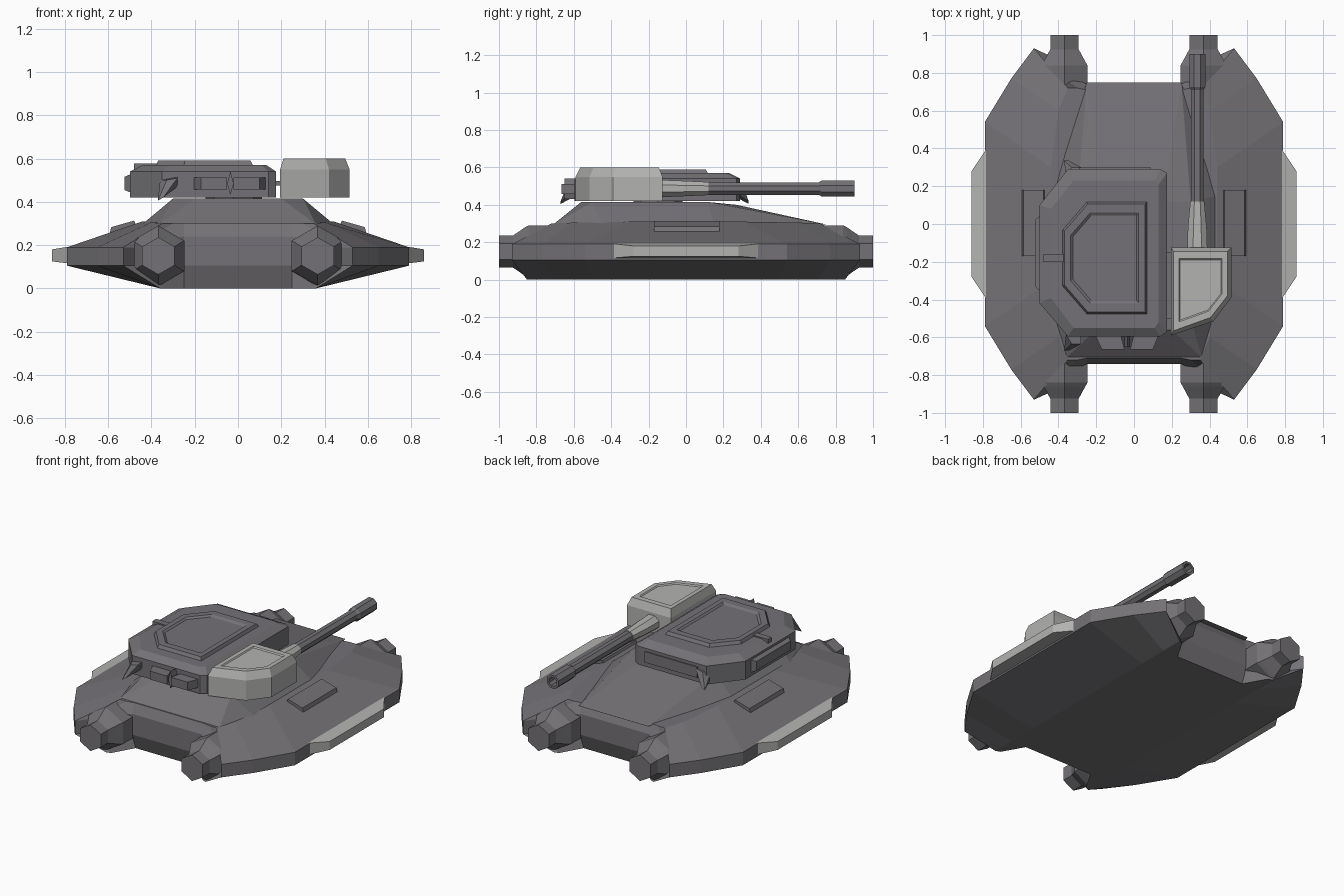
import bpy, bmesh, math

if "Cube" in bpy.data.objects:
    bpy.data.objects.remove(bpy.data.objects["Cube"])

def material(name, col):
    m = bpy.data.materials.new(name)
    m.diffuse_color = (*col, 1)
    m.use_nodes = True
    m.node_tree.nodes["Principled BSDF"].inputs["Base Color"].default_value = m.diffuse_color
    return m

DARK = material("dark grey armour", (0.175, 0.167, 0.18))
LIGHT = material("light grey armour", (0.45, 0.45, 0.44))

def finish(name, bm, mat):
    bmesh.ops.recalc_face_normals(bm, faces=bm.faces)
    me = bpy.data.meshes.new(name)
    bm.to_mesh(me)
    bm.free()
    me.materials.append(mat)
    ob = bpy.data.objects.new(name, me)
    bpy.context.collection.objects.link(ob)
    return ob

def loft(name, rings, mat):
    """Skin a list of equal-length 3D rings and cap both ends."""
    bm = bmesh.new()
    vs = [[bm.verts.new(p) for p in r] for r in rings]
    n = len(rings[0])
    for a, b in zip(vs, vs[1:]):
        for i in range(n):
            j = (i + 1) % n
            bm.faces.new((a[i], a[j], b[j], b[i]))
    bm.faces.new(vs[0])
    bm.faces.new(vs[-1])
    return finish(name, bm, mat)

def convex(name, pts, mat):
    bm = bmesh.new()
    for p in pts:
        bm.verts.new(p)
    res = bmesh.ops.convex_hull(bm, input=bm.verts)
    junk = {e for e in res["geom_interior"] if isinstance(e, bmesh.types.BMVert)}
    bmesh.ops.delete(bm, geom=list(junk), context='VERTS')
    bmesh.ops.dissolve_limit(bm, angle_limit=0.01, verts=bm.verts, edges=bm.edges)
    return finish(name, bm, mat)

def box(name, x, y, z, mat):
    return convex(name, [(a, b, c) for a in x for b in y for c in z], mat)

def flat(outline, z):
    return [(x, y, z) for x, y in outline]

def four_way(q):
    """Repeat a quarter outline of (x, y, z) around both axes."""
    back = q[::-1]
    return (q + [(x, -y, z) for x, y, z in back] + [(-x, -y, z) for x, y, z in q]
            + [(-x, y, z) for x, y, z in back])

# Hull: bottom, belt bottom, belt top, deck
belt = [(.25, .74), (.48, .86), (.53, .93), (.65, .77), (.79, .54)]
bottom = [(.25, .70), (.33, .84), (.36, .85), (.36, .7), (.36, .5)]
deck = [(.25, .71, .30), (.30, .72, .30), (.35, .72, .30), (.40, .60, .305), (.44, .30, .31)]
belt_top = [(x, y, .24 if x < .3 else .19) for x, y in belt]
loft("hull", [four_way(flat(bottom, 0)), four_way(flat(belt, .105)),
              four_way(belt_top), four_way(deck)], DARK)

# Raised superstructure with a long rear slope
half = [(.36, -.71, .295), (.45, -.45, .29), (.45, .15, .29), (.37, .35, .29), (.25, .75, .295),
        (.20, -.56, .415), (.30, -.50, .415), (.30, .12, .415), (.18, .27, .40)]
convex("superstructure", [(s * x, y, z) for x, y, z in half for s in (1, -1)], DARK)

# Hexagonal corner pods
def hexring(y, w, h, zc, sx):
    prof = [(0, h), (w, h / 2), (w, -h / 2), (0, -h), (-w, -h / 2), (-w, h / 2)]
    return [(sx * (.368 + x), y, zc + z) for x, z in prof]

for sx in (1, -1):
    for sy in (1, -1):
        loft("corner_pod", [hexring(sy * y, w, h, .15, sx) for y, w, h in
             ((.62, .122, .14), (.84, .122, .14), (.86, .11, .13), (.925, .075, .086), (1, .075, .086))], DARK)

for s in (1, -1):
    # Light side skirts
    skirt = [(.78, .40), (.86, .28), (.86, -.28), (.78, -.40)]
    loft("side_skirt", [[(s * x, y, .115 if x < .8 else .125) for x, y in skirt],
                        [(s * x, y, .193 if x < .8 else .18) for x, y in skirt]], LIGHT)
    # Tilted deck hatches
    sec = [(.47, .29), (.48, .313), (.585, .283), (.595, .25)]
    loft("deck_hatch", [[(s * x, y, z) for x, z in sec] for y in (-.17, .18)], DARK)

# Turret
convex("turret_neck", [(.13 * math.cos(a * math.pi / 4) - .02, .13 * math.sin(a * math.pi / 4) - .15, z)
                       for a in range(8) for z in (.40, .43)], DARK)
body = [(-.50, .10), (-.35, .29), (.14, .29), (.175, .27), (.175, -.57), (.14, -.595), (-.35, -.595), (-.50, -.42)]
roof = [(-.44, .08), (-.32, .23), (.11, .23), (.13, .21), (.13, -.52), (.11, -.55), (-.32, -.55), (-.44, -.39)]
loft("turret_body", [flat(body, .42), flat(body, .54), flat(roof, .57)], DARK)

def scaled(pts, k, c=(-.155, -.18)):
    return [(c[0] + (x - c[0]) * k, c[1] + (y - c[1]) * k) for x, y in pts]

panel = [(-.38, -.03), (-.25, .12), (.07, .12), (.07, -.48), (-.25, -.48), (-.38, -.33)]
loft("turret_roof_panel", [flat(panel, .565), flat(scaled(panel, .95), .59), flat(scaled(panel, .80), .59),
                           flat(scaled(panel, .75), .58)], DARK)

# Turret wall panels and front bracket
loft("left_wall_panel", [[(-.49, y0, z0), (-.49, y1, z0), (-.49, y1, z1), (-.49, y0, z1)]
     if k == 0 else [(-.525, y0 + .03, z0 + .015), (-.525, y1 - .03, z0 + .015),
                     (-.525, y1 - .03, z1 - .015), (-.525, y0 + .03, z1 - .015)]
     for k, y0, y1, z0, z1 in ((0, -.36, .05, .44, .53), (1, -.36, .05, .44, .53))], DARK)
box("rear_wall_panel", (-.29, .09), (.28, .298), (.45, .52), DARK)
for x0, x1, x2 in ((-.205, -.17, -.05), (.13, .10, -.02)):
    loft("front_bracket", [[(x0, -.59, z), (x1, -.665, z), (x2, -.665, z), (x2 + (x0 - x2) * .12, -.59, z)]
                           for z in (.457, .512)], DARK)
loft("bracket_pin", [[(-.05, -.65, .485), (-.035, -.65, .43), (-.02, -.65, .485), (-.035, -.65, .54)],
                     [(-.05, -.59, .485), (-.035, -.59, .43), (-.02, -.59, .485), (-.035, -.59, .54)]], DARK)
box("roof_clip", (-.48, -.37), (-.20, -.16), (.54, .578), DARK)

# Corner hooks, front and rear
for y0, d in ((-.585, -1), (.25, 1)):
    convex("corner_hook", [(-.36, y0, .50), (-.28, y0, .515), (-.36, y0, .45), (-.28, y0, .47),
                           (-.33, y0 + d * .05, .50), (-.28, y0 + d * .05, .51),
                           (-.37, y0 + d * .085, .405), (-.345, y0 + d * .085, .42)], DARK)

# Light gun housing beside the turret
box("housing_link", (.16, .21), (-.50, -.15), (.475, .495), DARK)
house = [(.195, -.125), (.515, -.125), (.515, -.39), (.42, -.515), (.195, -.59)]
top = [(.21, -.145), (.495, -.145), (.495, -.38), (.405, -.495), (.21, -.565)]
mid = (.35, -.33)
loft("gun_housing", [flat(house, .42), flat(house, .55), flat(top, .60), flat(scaled(top, .80, mid), .60),
                     flat(scaled(top, .76, mid), .593)], LIGHT)

# Barrel: octagonal rings along y
def octring(y, r, rz=None):
    return [(.335 + r * math.cos((i + .5) * math.pi / 4), y, .487 + (rz or r) * math.sin((i + .5) * math.pi / 4))
            for i in range(8)]

loft("gun_mantlet", [octring(-.14, .058, .05), octring(-.02, .054, .045), octring(.12, .04, .038)], LIGHT)
loft("gun_barrel", [octring(.10, .036), octring(.71, .036), octring(.725, .046), octring(.90, .046),
                    octring(.90, .03), octring(.80, .03)], DARK)
